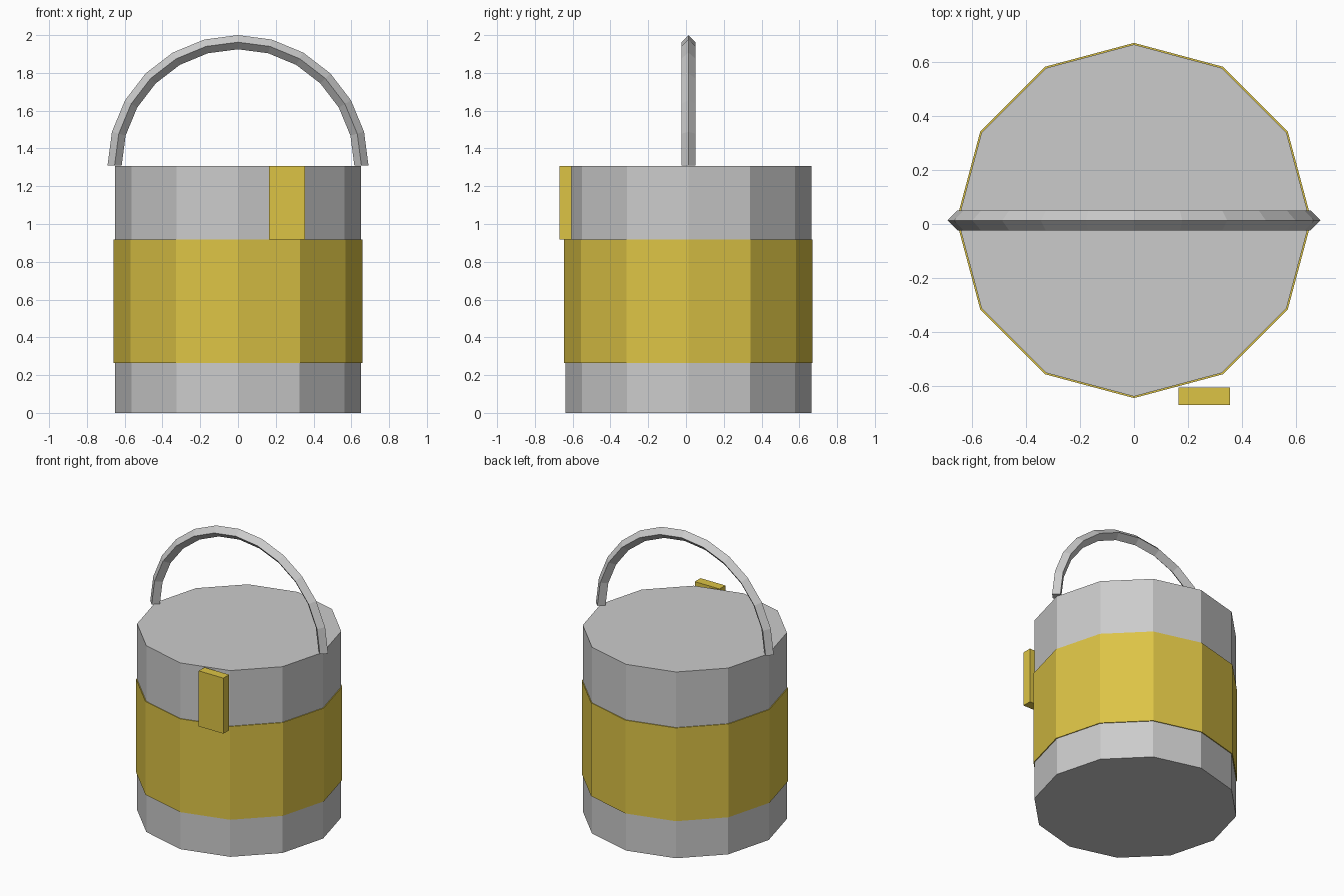
import bpy, bmesh
from math import pi, sin, cos

if "Cube" in bpy.data.objects:
    bpy.data.objects.remove(bpy.data.objects["Cube"])

CY = 0.013  # bucket axis sits slightly behind y = 0

yellow = bpy.data.materials.new("yellow")
yellow.diffuse_color = (0.72, 0.55, 0.06, 1)
yellow.use_nodes = True
yellow.node_tree.nodes["Principled BSDF"].inputs["Base Color"].default_value = yellow.diffuse_color


def finish(name, bm, mat=None):
    bmesh.ops.recalc_face_normals(bm, faces=bm.faces)
    me = bpy.data.meshes.new(name)
    bm.to_mesh(me)
    bm.free()
    ob = bpy.data.objects.new(name, me)
    bpy.context.collection.objects.link(ob)
    if mat:
        me.materials.append(mat)
    return ob


def drum(name, radius, z0, z1, mat=None, sides=12):
    bm = bmesh.new()
    ring = [bm.verts.new((radius * cos(2 * pi * i / sides),
                          CY + radius * sin(2 * pi * i / sides), z0))
            for i in range(sides)]
    base = bm.faces.new(ring)
    ext = bmesh.ops.extrude_face_region(bm, geom=[base], use_keep_orig=True)
    top = [v for v in ext["geom"] if isinstance(v, bmesh.types.BMVert)]
    bmesh.ops.translate(bm, verts=top, vec=(0, 0, z1 - z0))
    return finish(name, bm, mat)


# Twelve-sided body and the slightly wider painted band
drum("body", 0.652, 0.0, 1.308)
drum("band", 0.658, 0.263, 0.918, yellow)

# Arched handle: diamond section swept round a half circle
R, r, steps = 0.6535, 0.0375, 12
bm = bmesh.new()
rings = []
for i in range(steps + 1):
    a = pi * i / steps
    rings.append([bm.verts.new(((R + r * cos(b)) * cos(a), CY + r * sin(b),
                                1.309 + (R + r * cos(b)) * sin(a)))
                  for b in (0, pi / 2, pi, 3 * pi / 2)])
for p, q in zip(rings, rings[1:]):
    for k in range(4):
        n = (k + 1) % 4
        bm.faces.new((p[k], p[n], q[n], q[k]))
bm.faces.new(rings[0])
bm.faces.new(rings[-1])
finish("handle", bm)

# Small tag standing off the front near the rim
bm = bmesh.new()
bmesh.ops.create_cube(bm, size=1)
bmesh.ops.scale(bm, vec=(0.192, 0.064, 0.39), verts=bm.verts)
bmesh.ops.translate(bm, vec=(0.26, -0.638, 1.113), verts=bm.verts)
finish("front_tag", bm, yellow)
